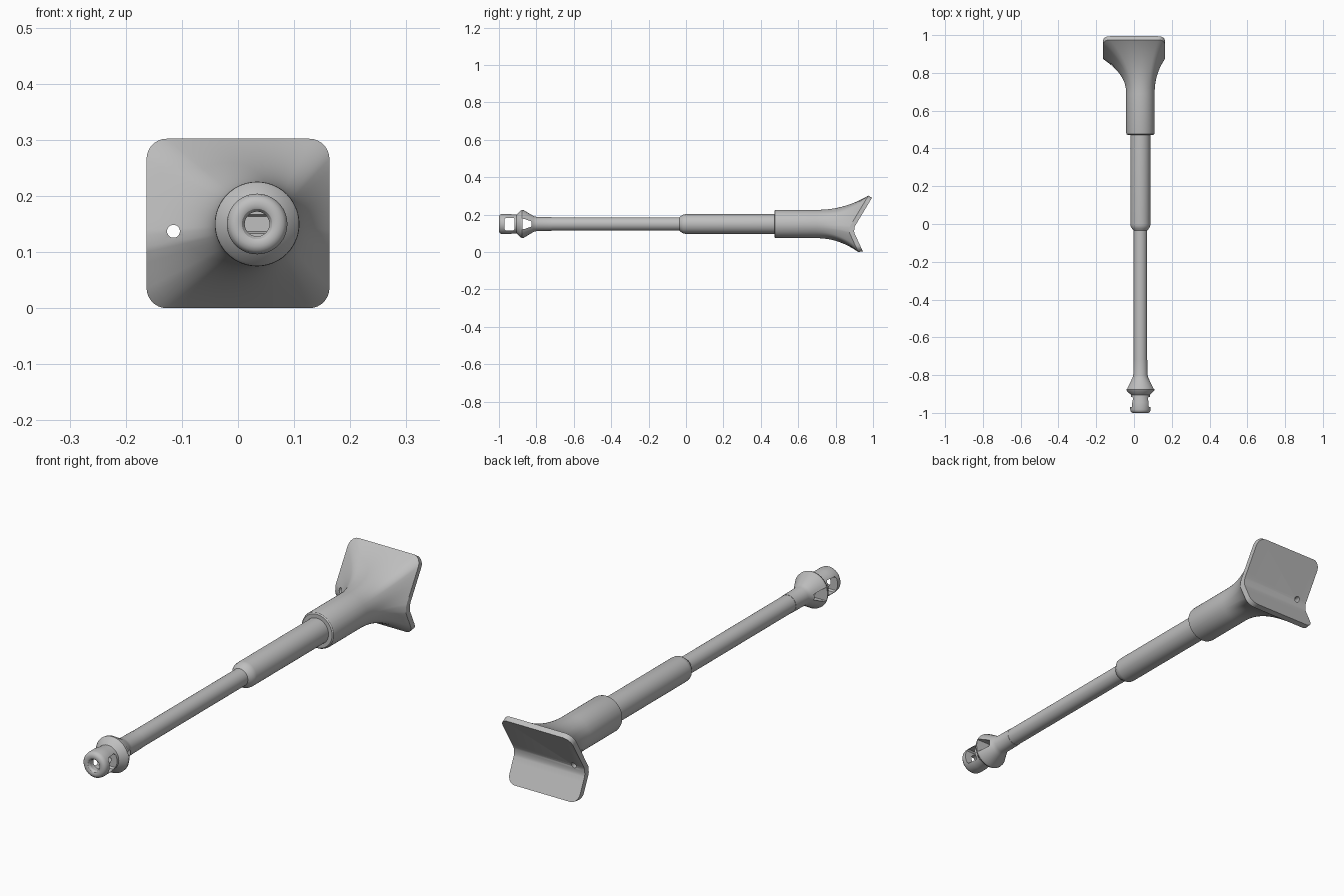
import bpy, bmesh, math

if "Cube" in bpy.data.objects:
    bpy.data.objects.remove(bpy.data.objects["Cube"])

CX, CZ = 0.034, 0.15      # axis of the round parts
KINK = 0.12               # height of the bend in the end plate
HW, TOP = 0.163, 0.302    # plate half width and height

grey = bpy.data.materials.new("satin grey")
grey.diffuse_color = (0.52, 0.52, 0.52, 1)
grey.use_nodes = True
grey.node_tree.nodes["Principled BSDF"].inputs["Base Color"].default_value = grey.diffuse_color


def make(name, bm):
    bmesh.ops.remove_doubles(bm, verts=bm.verts, dist=1e-5)
    bmesh.ops.recalc_face_normals(bm, faces=bm.faces)
    me = bpy.data.meshes.new(name)
    bm.to_mesh(me)
    bm.free()
    ob = bpy.data.objects.new(name, me)
    bpy.context.collection.objects.link(ob)
    me.materials.append(grey)
    return ob


def activate(ob):
    bpy.ops.object.select_all(action='DESELECT')
    ob.select_set(True)
    bpy.context.view_layer.objects.active = ob


def smooth(ob):
    activate(ob)
    bpy.ops.object.shade_smooth_by_angle(angle=math.radians(30))


def lathe(name, profile, n=48):
    """Turn (y, radius) points around the long axis."""
    bm = bmesh.new()
    rings = [[bm.verts.new((CX + r * math.cos(2 * math.pi * i / n), y,
                            CZ + r * math.sin(2 * math.pi * i / n)))
              for i in range(n)] if r > 0 else [bm.verts.new((CX, y, CZ))] * n
             for y, r in profile]
    for a, b in zip(rings, rings[1:]):
        for i in range(n):
            j = (i + 1) % n
            vs = list(dict.fromkeys((a[i], a[j], b[j], b[i])))
            bm.faces.new(vs)
    return make(name, bm)


def prism(name, outline, x0, x1):
    """Extrude a (y, z) outline along x."""
    bm = bmesh.new()
    f = bm.faces.new([bm.verts.new((x0, y, z)) for y, z in outline])
    new = bmesh.ops.extrude_face_region(bm, geom=[f])["geom"]
    bmesh.ops.translate(bm, vec=(x1 - x0, 0, 0),
                        verts=[v for v in new if isinstance(v, bmesh.types.BMVert)])
    return make(name, bm)


def cut(ob, cutter):
    cutter.hide_render = True
    m = ob.modifiers.new("cut", 'BOOLEAN')
    m.operation, m.solver, m.object = 'DIFFERENCE', 'EXACT', cutter
    activate(ob)
    bpy.ops.object.modifier_apply(modifier=m.name)
    bpy.data.objects.remove(cutter)


# hollow tip with flared collar
tip = lathe("tip_and_collar", [
    (-0.835, 0), (-0.835, 0.022), (-0.99, 0.022), (-0.998, 0.027), (-1.0, 0.031),
    (-1.0, 0.040), (-0.997, 0.047), (-0.991, 0.052), (-0.982, 0.054), (-0.945, 0.054),
    (-0.92, 0.050), (-0.905, 0.050), (-0.90, 0.055), (-0.885, 0.071), (-0.877, 0.075),
    (-0.868, 0.074), (-0.815, 0.042), (-0.80, 0.038), (-0.72, 0.037), (-0.72, 0)])
# side windows through tip and collar
cut(tip, prism("window_cutter", [(-0.97, 0.122), (-0.964, 0.116), (-0.922, 0.116), (-0.916, 0.122),
                                 (-0.916, 0.176), (-0.922, 0.182), (-0.964, 0.182), (-0.97, 0.176)],
               -0.2, 0.3))
cut(tip, prism("collar_window_cutter", [(-0.874, 0.122), (-0.866, 0.122), (-0.825, 0.137),
                                        (-0.825, 0.163), (-0.866, 0.178), (-0.874, 0.178)],
               -0.2, 0.3))
smooth(tip)

# stepped rod
smooth(lathe("thin_rod", [(-0.73, 0), (-0.73, 0.036), (-0.01, 0.036), (-0.01, 0)]))
smooth(lathe("middle_rod", [(-0.035, 0), (-0.035, 0.036), (-0.025, 0.044), (-0.014, 0.051),
                            (0.0, 0.053), (0.50, 0.053), (0.50, 0)]))


def bend(z):
    """y of the back face of the bent plate, with a softened bend."""
    d = z - KINK
    a = 0.892 + (0.60 * d if d > 0 else -0.46 * d)
    return a + (0.008 * (1 - abs(d) / 0.02) ** 2 if abs(d) < 0.02 else 0)


# plate outline: right half from bottom to top, then mirrored
R = 0.036
half = [(HW - R) * i / 8 for i in range(8)]
right = [(x, 0.0) for x in half]
right += [(HW - R + R * math.sin(a), R - R * math.cos(a))
          for a in [math.pi / 2 * i / 7 for i in range(8)]]
right += [(HW, z) for z in (0.06, 0.08, 0.10, 0.11, 0.12, 0.13, 0.14, 0.16, 0.18, 0.20, 0.22, 0.245)]
right += [(HW - R + R * math.cos(a), TOP - R + R * math.sin(a))
          for a in [math.pi / 2 * i / 7 for i in range(8)]]
right += [(x, TOP) for x in reversed(half)]
outline = right + [(-x, z) for x, z in reversed(right[1:-1])]
N = len(outline)

# sleeve that flares into the bent plate
bm = bmesh.new()
rings = []


def add_ring(fn):
    rings.append([bm.verts.new(fn(x, z)) for x, z in outline])


def circle(x, z, r):
    a = math.atan2(z - CZ, x)
    return CX + r * math.cos(a), CZ + r * math.sin(a)


def flare(t):
    def fn(x, z):
        cx, cz = circle(x, z, 0.0755)
        s = t ** 2.2
        y1 = bend(z) - 0.026
        return cx + (x - cx) * s, 0.69 + (y1 - 0.69) * t, cz + (z - cz) * s
    return fn


def back(x, z):
    zb = z - 0.012 * max(0, (z - 0.14) / (TOP - 0.14)) + 0.004 * max(0, (0.10 - z) / 0.10)
    return x, bend(zb), zb


for y, r in ((0.472, 0.05), (0.472, 0.069), (0.476, 0.0735), (0.484, 0.0755)):
    add_ring(lambda x, z: (circle(x, z, r)[0], y, circle(x, z, r)[1]))
for i in range(17):
    add_ring(flare(i / 16))
add_ring(back)
for a, b in zip(rings, rings[1:]):
    for i in range(N):
        j = (i + 1) % N
        bm.faces.new((a[i], a[j], b[j], b[i]))
bm.faces.new(rings[0])
# back of plate: flat lower and upper panels joined by strips over the bend
last = rings[-1]
lo = next(i for i, p in enumerate(right) if abs(p[1] - 0.10) < 1e-6)
hi = next(i for i, p in enumerate(right) if abs(p[1] - 0.14) < 1e-6)
bm.faces.new([last[k % N] for k in range(-lo, lo + 1)])
bm.faces.new([last[k] for k in range(hi, N - hi + 1)])
for k in range(lo, hi):
    bm.faces.new((last[k], last[k + 1], last[N - k - 1], last[N - k]))
plate = make("flared_sleeve_and_plate", bm)

# small hole through the plate
bm = bmesh.new()
f = bm.faces.new([bm.verts.new((-0.115 + 0.0115 * math.cos(2 * math.pi * i / 24), 0.6,
                                0.137 + 0.0115 * math.sin(2 * math.pi * i / 24))) for i in range(24)])
new = bmesh.ops.extrude_face_region(bm, geom=[f])["geom"]
bmesh.ops.translate(bm, vec=(0, 0.6, 0), verts=[v for v in new if isinstance(v, bmesh.types.BMVert)])
cut(plate, make("hole_cutter", bm))
smooth(plate)
